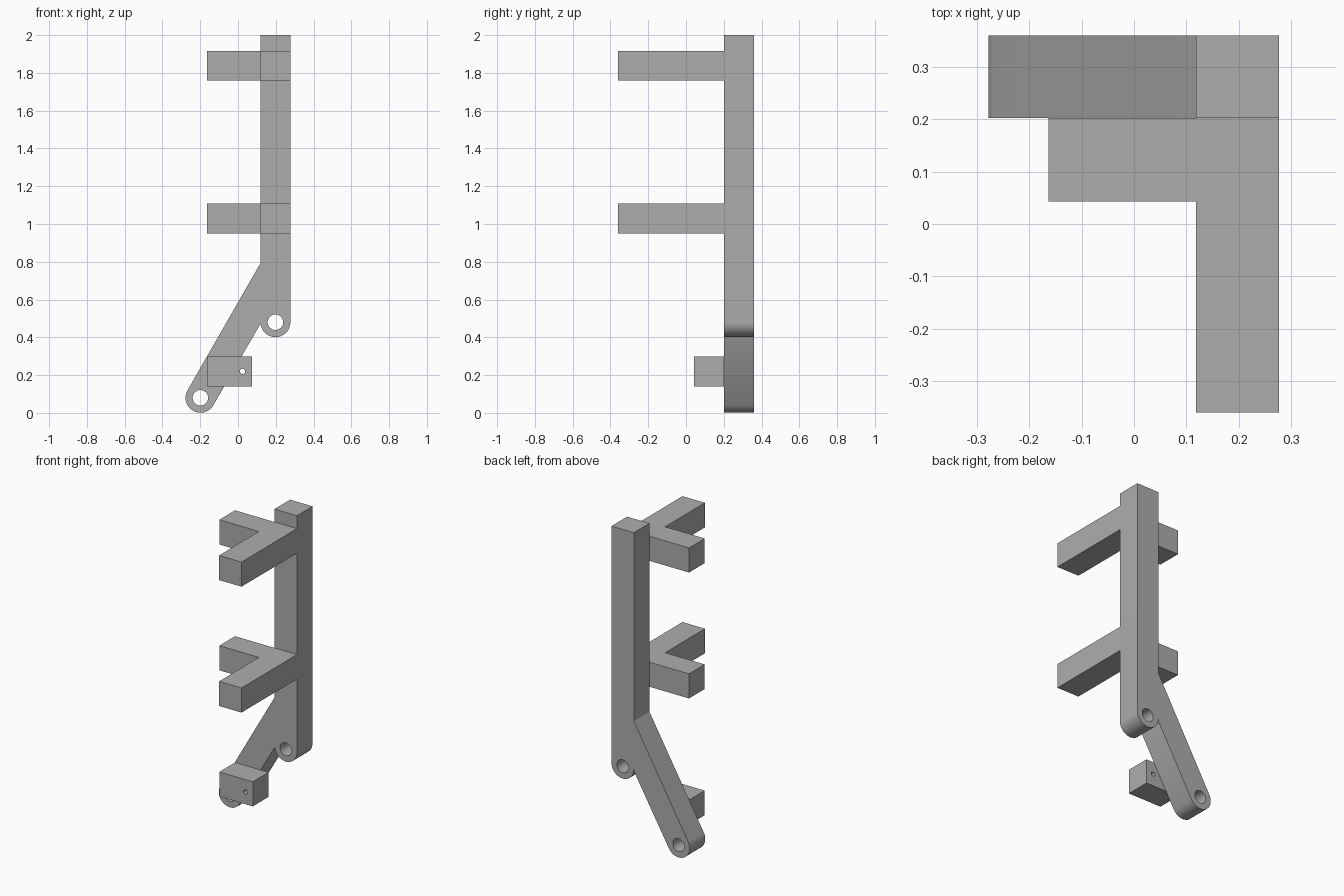
import bpy, bmesh, math
from mathutils import Matrix

cube = bpy.data.objects.get("Cube")
if cube:
    bpy.data.objects.remove(cube, do_unlink=True)

grey = bpy.data.materials.new("mid grey")
grey.use_nodes = True
colour = (0.42, 0.42, 0.42, 1)
grey.diffuse_color = colour
grey.node_tree.nodes["Principled BSDF"].inputs["Base Color"].default_value = colour

# Maps a profile (x, z) extruded along +z to one extruded along +y
UPRIGHT = Matrix(((1, 0, 0, 0), (0, 0, 1, 0), (0, 1, 0, 0), (0, 0, 0, 1)))


def arc(cx, cy, r, start, end, steps):
    """Points on an arc, angles in degrees."""
    angles = [math.radians(start + (end - start) * i / steps) for i in range(steps + 1)]
    return [(cx + r * math.cos(a), cy + r * math.sin(a)) for a in angles]


def circle(cx, cy, r, steps):
    return arc(cx, cy, r, 0, 360, steps)[:-1]


def prism(name, loops, low, high, upright=False):
    """Extrude an outline, with optional hole outlines, from low to high."""
    bm = bmesh.new()
    edges = []
    for loop in loops:
        verts = [bm.verts.new((x, y, low)) for x, y in loop]
        edges += [bm.edges.new((verts[i - 1], verts[i])) for i in range(len(verts))]
    bmesh.ops.triangle_fill(bm, edges=edges, use_beauty=True)
    extruded = bmesh.ops.extrude_face_region(bm, geom=bm.faces[:], use_keep_orig=True)
    moved = [g for g in extruded["geom"] if isinstance(g, bmesh.types.BMVert)]
    bmesh.ops.translate(bm, verts=moved, vec=(0, 0, high - low))
    if upright:
        bm.transform(UPRIGHT)
    bmesh.ops.recalc_face_normals(bm, faces=bm.faces[:])
    mesh = bpy.data.meshes.new(name)
    bm.to_mesh(mesh)
    bm.free()
    mesh.materials.append(grey)
    obj = bpy.data.objects.new(name, mesh)
    bpy.context.collection.objects.link(obj)
    return obj


def select(obj):
    bpy.ops.object.select_all(action="DESELECT")
    obj.select_set(True)
    bpy.context.view_layer.objects.active = obj


def smooth(obj):
    select(obj)
    bpy.ops.object.shade_smooth_by_angle(angle=math.radians(28))


def drill(obj, z):
    """Cut the two small screw holes through the side bar."""
    for x in (-0.113, 0.024):
        cutter = prism("hole_cutter", [circle(x, z, 0.014, 24)], 0.0, 0.24, True)
        cutter.hide_render = True
        mod = obj.modifiers.new("hole", "BOOLEAN")
        mod.operation = "DIFFERENCE"
        mod.solver = "EXACT"
        mod.object = cutter
        select(obj)
        bpy.ops.object.modifier_apply(modifier=mod.name)
        bpy.data.objects.remove(cutter, do_unlink=True)


# Post with a slanted leg, both ending in rounded, bored eyes
outline = [(0.277, 2.0), (0.118, 2.0), (0.118, 0.791)]
outline += arc(-0.199, 0.08, 0.079, 150, 330, 28)
outline += [(0.118, 0.47)]
outline += arc(0.198, 0.48, 0.079, 180, 360, 28)
bores = [circle(-0.199, 0.08, 0.041, 40), circle(0.198, 0.48, 0.041, 40)]
smooth(prism("post_and_leg", [outline] + bores, 0.202, 0.36, True))

# L-shaped brackets: a long forward arm and a drilled side bar
ell = [(0.277, 0.202), (-0.163, 0.202), (-0.163, 0.043),
       (0.118, 0.043), (0.118, -0.36), (0.277, -0.36)]
for name, z in (("upper_bracket", 1.838), ("middle_bracket", 1.03)):
    bracket = prism(name, [ell], z - 0.079, z + 0.079)
    drill(bracket, z)
    smooth(bracket)

# Drilled block on the front of the leg
block = prism("leg_block", [[(-0.163, 0.043), (0.075, 0.043), (0.075, 0.202), (-0.163, 0.202)]],
              0.141, 0.299)
drill(block, 0.22)
smooth(block)
